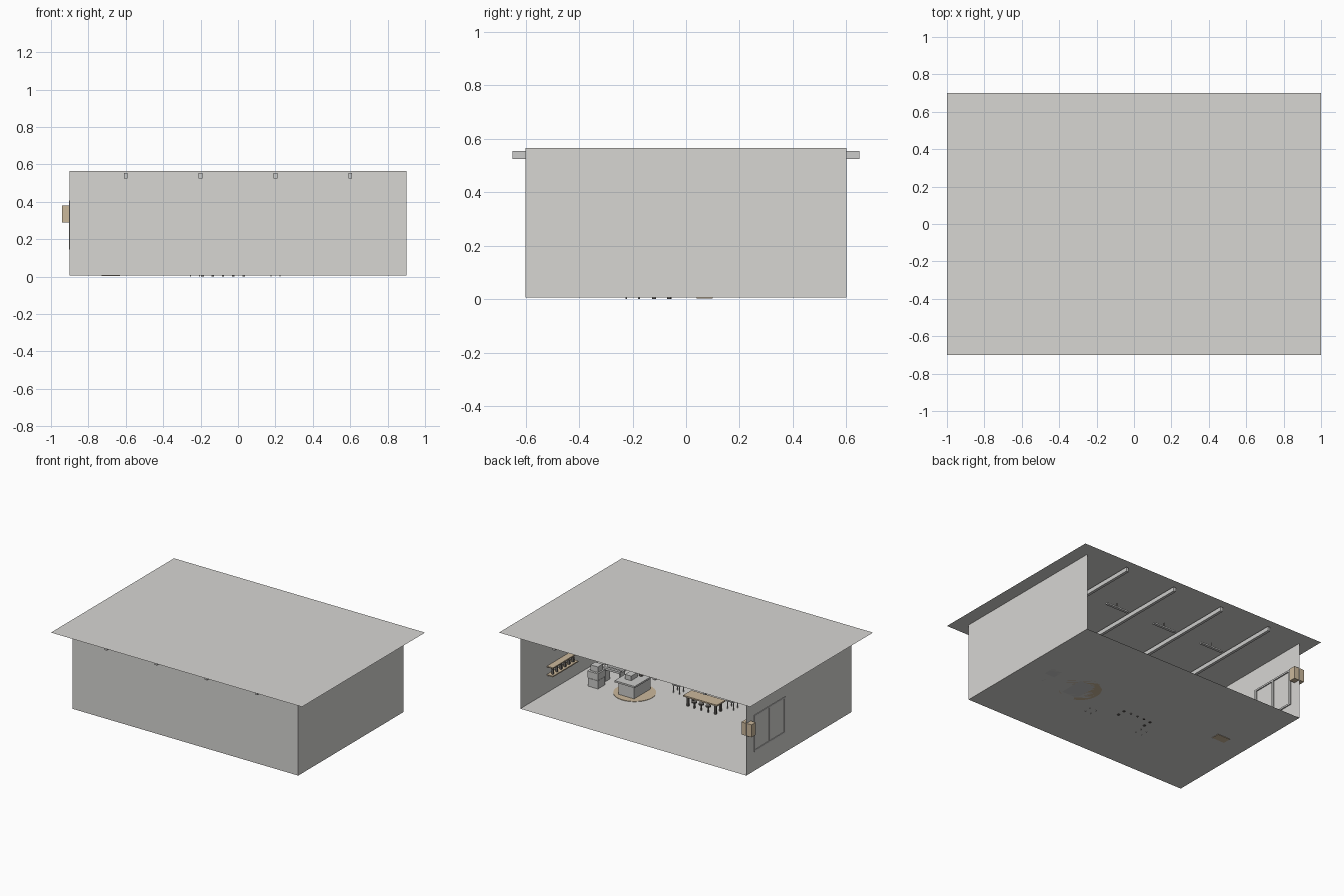
import bpy, math

if "Cube" in bpy.data.objects:
    bpy.data.objects.remove(bpy.data.objects["Cube"])


def material(name, rgb):
    m = bpy.data.materials.new(name)
    m.diffuse_color = (*rgb, 1)
    m.use_nodes = True
    m.node_tree.nodes["Principled BSDF"].inputs["Base Color"].default_value = m.diffuse_color
    return m


WALL = material("warm_white", (0.68, 0.67, 0.65))
WOOD = material("light_wood", (0.60, 0.48, 0.33))
METAL = material("pale_grey", (0.60, 0.60, 0.59))
DARK = material("dark_grey", (0.13, 0.12, 0.11))


def finish(ob, name, mat):
    ob.name = name
    ob.data.materials.append(mat)
    return ob


def box(name, mat, x0, x1, y0, y1, z0, z1):
    bpy.ops.mesh.primitive_cube_add(size=1, location=((x0 + x1) / 2, (y0 + y1) / 2, (z0 + z1) / 2))
    ob = bpy.context.object
    ob.scale = (x1 - x0, y1 - y0, z1 - z0)
    bpy.ops.object.transform_apply(location=False, rotation=False, scale=True)
    return finish(ob, name, mat)


def cyl(name, mat, x, y, z0, z1, r, sides=12):
    bpy.ops.mesh.primitive_cylinder_add(vertices=sides, radius=r, depth=z1 - z0, location=(x, y, (z0 + z1) / 2))
    ob = finish(bpy.context.object, name, mat)
    bpy.ops.object.shade_smooth_by_angle()
    return ob


def sheet(name, mat, corners):
    me = bpy.data.meshes.new(name)
    me.from_pydata(corners, [], [(0, 1, 2, 3)])
    ob = bpy.data.objects.new(name, me)
    bpy.context.collection.objects.link(ob)
    return finish(ob, name, mat)


# Room shell: thin sheets, open at the back
F, H = 0.005, 0.565
sheet("floor", WALL, [(-.9, -.6, F), (.9, -.6, F), (.9, .6, F), (-.9, .6, F)])
sheet("roof", WALL, [(-1, -.7, H), (1, -.7, H), (1, .7, H), (-1, .7, H)])
sheet("front_wall", WALL, [(-.9, -.6, F), (.9, -.6, F), (.9, -.6, H), (-.9, -.6, H)])
for side, x in (("left", -.9), ("right", .9)):
    sheet(side + "_wall", WALL, [(x, -.6, F), (x, .6, F), (x, .6, H), (x, -.6, H)])

# Roof beams
for x in (-.6, -.2, .2, .6):
    box("beam", METAL, x - .01, x + .01, -.65, .65, .525, .555)

# Hanging bar lamps
for x in (-.4, 0, .4):
    box("lamp_bar", METAL, x - .09, x + .09, .295, .315, .475, .485)
    cyl("lamp_rod", DARK, x, .305, .485, .515, .003, 8)

# Window frame in the left wall
for y in (.163, .335, .508):
    box("window_post", METAL, -.904, -.892, y - .006, y + .006, .15, .40)
for z in (.15, .40):
    box("window_rail", METAL, -.904, -.892, .157, .514, z - .006, z + .006)

# Projecting sign board through the left wall
box("sign_board", WOOD, -.94, -.86, .55, .598, .29, .38)

# Wall shelf with bottles on the right wall
for z in (.13, .19):
    box("shelf", WOOD, .85, .898, .01, .30, z, z + .008)
for i in range(6):
    cyl("bottle", DARK, .872, .04 + i * .046, .138, .172, .009)

# Stacked cabinet
box("cabinet_base", METAL, .66, .74, -.02, .06, F, .063)
box("cabinet_drawer", METAL, .658, .742, -.022, .062, .066, .115)
box("cabinet_top_box", METAL, .67, .73, -.01, .045, .115, .155)

# Low bench beside the cabinet
for y in (-.11, -.06):
    box("bench_rail", METAL, .56, .70, y - .01, y + .01, .095, .11)
for x in (.57, .69):
    box("bench_leg", METAL, x - .006, x + .006, -.11, -.06, F, .095)

# Counter on a round rug
cyl("rug", WOOD, .43, -.03, F, F + .003, .14, 32)
box("counter_body", METAL, .375, .50, -.13, .055, F, .095)
box("counter_top", METAL, .36, .52, -.15, .07, .095, .107)
box("counter_machine", METAL, .43, .48, -.06, .01, .107, .14)
box("counter_till", DARK, .41, .43, -.11, -.08, .107, .135)

# Door mat
box("door_mat", WOOD, -.73, -.63, .04, .10, .002, .008)

# Table and stools
box("table_top", WOOD, -.215, .055, -.14, -.045, .072, .082)
for x in (-.19, .03):
    for y in (-.12, -.065):
        box("table_leg", DARK, x - .007, x + .007, y - .007, y + .007, 0, .072)
for x in (-.135, -.08, -.025):
    cyl("stool_seat", DARK, x, -.06, .045, .053, .018)
    cyl("stool_post", DARK, x, -.06, 0, .045, .006, 8)


# Chairs along the front side
def chair(x, y):
    for sx in (-1, 1):
        for sy in (-1, 1):
            cyl("chair_leg", METAL, x + sx * .024, y + sy * .024, 0, .06, .003, 8)
    box("chair_seat", METAL, x - .03, x + .03, y - .03, y + .03, .06, .068)
    box("chair_back", METAL, x - .03, x + .03, y - .03, y - .024, .068, .13)


for x in (.20, -.23):
    chair(x, -.2)
